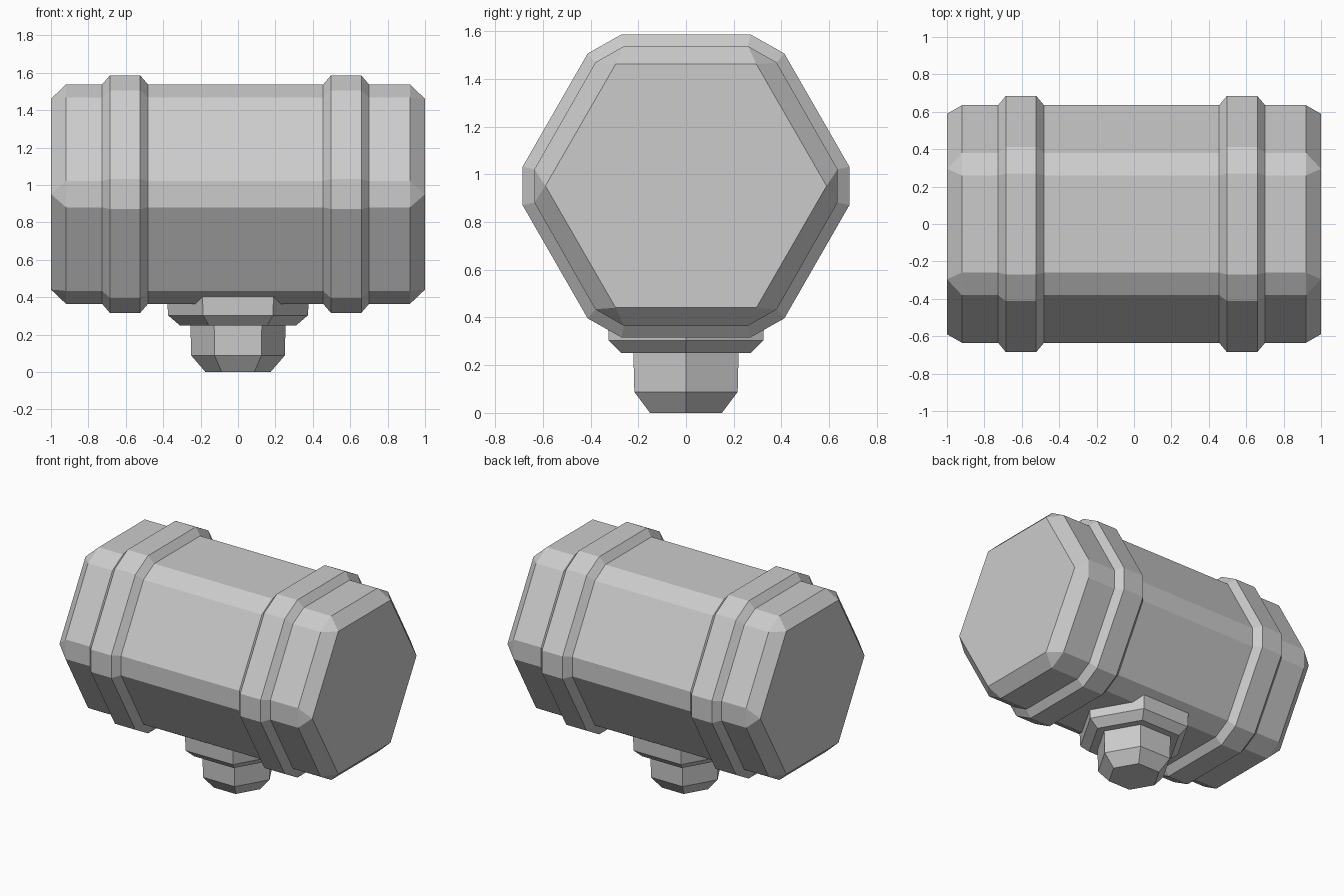
import bpy
import bmesh
from math import cos, sin, pi

cube = bpy.data.objects.get("Cube")
if cube:
    bpy.data.objects.remove(cube, do_unlink=True)

# One plain grey for everything
grey = bpy.data.materials.new("stone grey")
grey.use_nodes = True
COLOUR = (0.6, 0.6, 0.6, 1)
grey.diffuse_color = COLOUR
grey.node_tree.nodes["Principled BSDF"].inputs["Base Color"].default_value = COLOUR

AXIS_Z = 0.951


def loft(name, loops):
    """Skin a row of equal-length loops and cap both ends."""
    bm = bmesh.new()
    rows = [[bm.verts.new(p) for p in loop] for loop in loops]
    count = len(rows[0])
    for a, b in zip(rows, rows[1:]):
        for i in range(count):
            j = (i + 1) % count
            bm.faces.new((a[i], a[j], b[j], b[i]))
    bm.faces.new(rows[0])
    bm.faces.new(rows[-1])
    # Merged corners turn the end bevel quads into triangles
    bmesh.ops.remove_doubles(bm, verts=bm.verts, dist=0.0005)
    bmesh.ops.recalc_face_normals(bm, faces=bm.faces)
    mesh = bpy.data.meshes.new(name)
    bm.to_mesh(mesh)
    bm.free()
    mesh.materials.append(grey)
    obj = bpy.data.objects.new(name, mesh)
    bpy.context.collection.objects.link(obj)
    return obj


def section(x, quarter):
    """Mirror three (y, z) corner points into a twelve-point section at x."""
    right = quarter + [(y, -z) for y, z in reversed(quarter)]
    left = [(-y, z) for y, z in reversed(right)]
    return [(x, y, AXIS_Z + z) for y, z in right + left]


def hexagon(z, radius):
    return [(radius * cos(i * pi / 3), radius * sin(i * pi / 3), z) for i in range(6)]


# Chamfered hexagon sections, from the top flat round to the side flat
BARREL = [(0.26, 0.586), (0.38, 0.517), (0.635, 0.07)]
BAND = [(0.27, 0.635), (0.412, 0.555), (0.685, 0.08)]
END = [(0.295, 0.51), (0.295, 0.51), (0.589, 0)]

# Hammer head with bevelled ends
loft("head", [section(-1, END), section(-0.92, BARREL),
              section(0.92, BARREL), section(1, END)])

# Raised bands around the head
for name, centre in (("right_band", -0.604), ("left_band", 0.578)):
    loft(name, [section(centre - 0.123, BARREL), section(centre - 0.081, BAND),
                section(centre + 0.081, BAND), section(centre + 0.123, BARREL)])

# Collar under the head, sunk into it
loft("collar", [hexagon(0.25, 0.312), hexagon(0.303, 0.374), hexagon(0.46, 0.382)])

# Short handle stub
loft("handle_stub", [hexagon(0, 0.174), hexagon(0.088, 0.25), hexagon(0.3, 0.256)])
